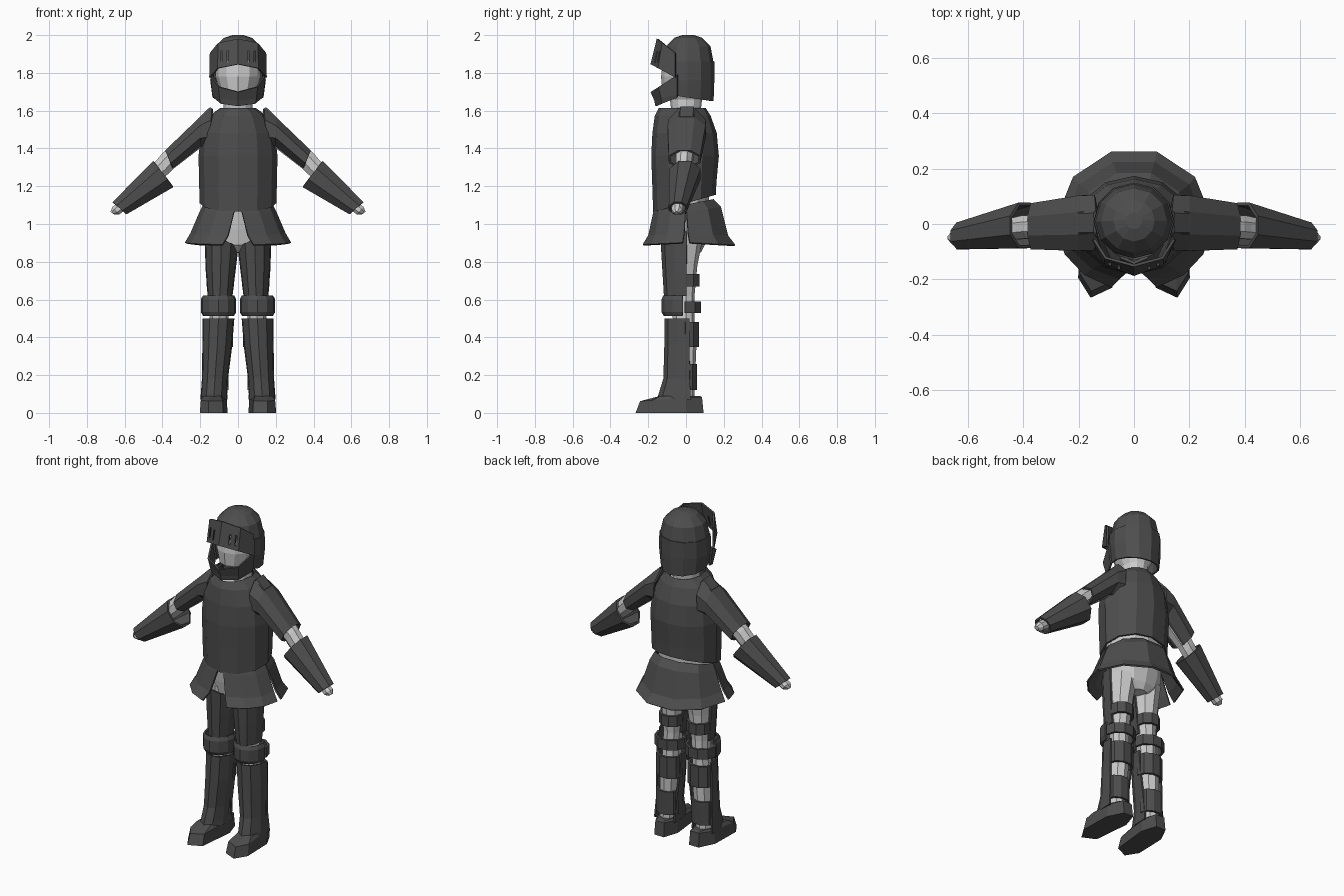
import bpy, bmesh
from math import sin, cos, radians, pi

dark = bpy.data.materials.new("dark_plate")
dark.diffuse_color = (0.075, 0.075, 0.075, 1)


def loft(name, rows, closed=True, caps=False, thick=0.0, mirror=False, armour=True):
    """Skin a list of point rows; optional end caps, sheet thickness and mirroring."""
    bm = bmesh.new()
    vs = [[bm.verts.new(p) for p in r] for r in rows]
    n = len(rows[0])
    for a, b in zip(vs, vs[1:]):
        for i in range(n if closed else n - 1):
            j = (i + 1) % n
            bm.faces.new((a[i], a[j], b[j], b[i]))
    if caps:
        bm.faces.new(vs[0])
        bm.faces.new(vs[-1])
    bmesh.ops.recalc_face_normals(bm, faces=bm.faces)
    me = bpy.data.meshes.new(name)
    bm.to_mesh(me)
    bm.free()
    ob = bpy.data.objects.new(name, me)
    bpy.context.collection.objects.link(ob)
    if armour:
        me.materials.append(dark)
    if thick:
        m = ob.modifiers.new("thickness", 'SOLIDIFY')
        m.thickness, m.offset = thick, 0
    if mirror:
        ob.modifiers.new("mirror", 'MIRROR')
    return ob


def ring(z, rx, front, back=None, cx=0, cy=0, n=12, rise=0, tilt=0):
    """Full horizontal ring; angle 0 is the front. rise lifts the back, tilt the outside."""
    return arc(z, rx, front, 0, 360 - 360 / n, n - 1, back, cx, cy, rise, tilt)


def arc(z, rx, front, a0, a1, n, back=None, cx=0, cy=0, rise=0, tilt=0):
    back = front if back is None else back
    pts = []
    for i in range(n + 1):
        a = radians(a0 + (a1 - a0) * i / n)
        ry = front if cos(a) > 0 else back
        pts.append((cx + rx * sin(a), cy - ry * cos(a), z - rise * cos(a) + tilt * sin(a)))
    return pts


def limb(top, bot, cy, ry, n=8):
    """Slanted arm section between a top and a bottom point in the xz plane."""
    pts = []
    for i in range(n):
        a = 2 * pi * (i + 0.5) / n
        t = 0.5 + 0.5 * cos(a) / cos(pi / n)
        pts.append((bot[0] + (top[0] - bot[0]) * t, cy + ry * sin(a) / cos(pi / n), bot[1] + (top[1] - bot[1]) * t))
    return pts


# Body under the armour
loft("body_torso", [ring(0.85, 0.06, 0.07, cy=0.01), ring(0.89, 0.15, 0.1, 0.1), ring(0.97, 0.17, 0.115, 0.12),
                    ring(1.1, 0.165, 0.13, 0.12), ring(1.4, 0.17, 0.14, 0.13), ring(1.56, 0.11, 0.1, 0.09),
                    ring(1.6, 0.075, 0.075)], caps=True, armour=False)
loft("head", [ring(1.57, 0.08, 0.075), ring(1.66, 0.075, 0.085), ring(1.7, 0.095, 0.125, 0.1),
              ring(1.78, 0.12, 0.132, 0.115), ring(1.88, 0.12, 0.12, 0.12), ring(1.96, 0.06, 0.06)],
     caps=True, armour=False)
loft("leg", [ring(z, rx, f, b, cx, n=8) for z, rx, f, b, cx in
             [(0.05, 0.045, 0.06, 0.045, 0.125), (0.12, 0.045, 0.06, 0.045, 0.122), (0.35, 0.055, 0.07, 0.055, 0.11),
              (0.5, 0.05, 0.07, 0.045, 0.1), (0.62, 0.05, 0.08, 0.045, 0.095), (0.78, 0.065, 0.095, 0.06, 0.09),
              (0.93, 0.08, 0.1, 0.09, 0.085)]], caps=True, mirror=True, armour=False)
loft("arm", [limb((0.2, 1.54), (0.15, 1.44), 0, 0.06), limb((0.40, 1.375), (0.345, 1.29), -0.01, 0.042),
             limb((0.425, 1.345), (0.37, 1.265), -0.012, 0.042), limb((0.64, 1.125), (0.6, 1.07), -0.045, 0.025)],
     caps=True, mirror=True, armour=False)
loft("hand", [limb((0.63, 1.12), (0.595, 1.075), -0.045, 0.028), limb((0.665, 1.09), (0.63, 1.05), -0.047, 0.03),
              limb((0.675, 1.065), (0.655, 1.05), -0.05, 0.012)], caps=True, mirror=True, armour=False)

# Cuirass
loft("cuirass", [ring(1.11, 0.197, 0.168, 0.152, rise=0.045), ring(1.22, 0.2, 0.173, 0.155),
                 ring(1.36, 0.203, 0.178, 0.168), ring(1.48, 0.19, 0.172, 0.157),
                 ring(1.57, 0.145, 0.16, 0.125), ring(1.61, 0.09, 0.14, 0.1)], thick=0.012)

# Flared skirt: split front flaps and one back flap
SK = [(1.1, 0.18, 0.155, 0.15, 4), (1.06, 0.2, 0.17, 0.19, 6), (0.95, 0.248, 0.2, 0.23, 12),
      (0.9, 0.278, 0.236, 0.27, 17)]
loft("skirt_front", [arc(z, rx, f, g, 91 - g * 0.3, 3, rise=0.012 if z < 1 else 0) for z, rx, f, b, g in SK],
     closed=False, thick=0.01, mirror=True)
loft("skirt_back", [arc(z, rx, f, 89 + g * 0.3, 271 - g * 0.3, 5, b, rise=-0.015 if z < 1 else 0.03)
                    for z, rx, f, b, g in SK], closed=False, thick=0.01)

# Arm plates
loft("upper_arm_plate", [limb((0.135, 1.61), (0.155, 1.4), 0.005, 0.095), limb((0.2, 1.56), (0.2, 1.415), 0.003, 0.095),
                         limb((0.382, 1.385), (0.348, 1.3), -0.008, 0.078)], thick=0.012, mirror=True)
loft("shoulder_rim", [limb((0.145, 1.622), (0.15, 1.5), 0.005, 0.06, 6),
                      limb((0.2, 1.57), (0.2, 1.5), 0.003, 0.06, 6)], caps=True, mirror=True)
loft("forearm_plate", [limb((0.445, 1.33), (0.345, 1.2), -0.005, 0.077),
                       limb((0.66, 1.112), (0.593, 1.056), -0.043, 0.043)], thick=0.012, mirror=True)

# Leg plates cover the front, straps close them at the back
A = 100
loft("thigh_plate", [arc(z, rx, ry, -A, A, 6, cx=cx, cy=-0.015, tilt=t) for z, rx, ry, cx, t in
                     [(0.62, 0.062, 0.097, 0.095, 0), (0.75, 0.075, 0.105, 0.092, 0),
                      (0.92, 0.087, 0.115, 0.088, 0.04)]], closed=False, thick=0.01, mirror=True)
loft("knee_plate", [arc(z, rx, ry, -95, 95, 6, cx=0.103, cy=-0.025) for z, rx, ry in
                    [(0.515, 0.078, 0.088), (0.535, 0.089, 0.1), (0.6, 0.089, 0.1), (0.62, 0.078, 0.09)]],
     closed=False, thick=0.01, mirror=True)
loft("shin_plate", [arc(z, rx, ry, -A, A, 6, cx=cx, cy=0) for z, rx, ry, cx in
                    [(0.07, 0.068, 0.15, 0.127), (0.1, 0.066, 0.14, 0.127), (0.18, 0.065, 0.115, 0.122),
                     (0.35, 0.075, 0.11, 0.11), (0.5, 0.08, 0.108, 0.103)]], closed=False, thick=0.01, mirror=True)
for i, (z0, z1, rx, b, cx) in enumerate([(0.67, 0.735, 0.066, 0.068, 0.094), (0.53, 0.59, 0.086, 0.078, 0.103),
                                         (0.35, 0.48, 0.074, 0.066, 0.106), (0.12, 0.26, 0.064, 0.055, 0.12)]):
    loft("leg_strap_%d" % (i + 1), [arc(z, rx, b, 85, 275, 5, cx=cx) for z in (z0, z1)],
         closed=False, thick=0.014, mirror=True)

# Turned-out shoe with a sloped toe
SOLE = [(0.085, 0.093), (0.15, 0.093), (0.197, 0.0), (0.202, -0.195), (0.157, -0.267), (0.078, -0.23), (0.055, 0.0)]
loft("shoe", [[(x, y, 0) for x, y in SOLE],
              [(0.128 + (x - 0.128) * 0.93, y * 0.91, 0.078 + 0.06 * min(y, 0.1)) for x, y in SOLE],
              [(0.127 + (x - 0.127) * 0.75, max(y, -0.17) * 0.8, 0.09) for x, y in SOLE]], caps=True, mirror=True)

# Helmet: dome, open-fronted sides, chin guard
loft("helmet_dome", [ring(2.0, 0.03, 0.03, cy=0.012), ring(1.985, 0.075, 0.075, cy=0.012),
                     ring(1.94, 0.12, 0.115, 0.12, cy=0.01), ring(1.86, 0.14, 0.132, 0.137, cy=0.008)][::-1],
     caps=True)
loft("helmet_sides", [arc(z, rx, f, 60, 300, 8, b, cy=0.008, rise=r) for z, rx, f, b, r in
                      [(1.86, 0.14, 0.132, 0.137, 0), (1.76, 0.142, 0.13, 0.137, 0), (1.67, 0.13, 0.12, 0.133, -0.02)]],
     closed=False, thick=0.01)
loft("chin_guard", [arc(z, rx, f, -90, 90, 4, cy=-0.045, rise=r) for z, rx, f, r in
                    [(1.67, 0.125, 0.112, 0.045), (1.69, 0.132, 0.118, 0.035), (1.79, 0.142, 0.138, 0.09)]],
     closed=False, thick=0.01)

# Raised visor with eye slits
visor = loft("visor", [arc(z, rx, f, -90, 90, 4, cy=-0.055, rise=-r) for z, rx, f, r in
                       [(1.775, 0.148, 0.128, 0.07), (1.905, 0.145, 0.095, 0.075)]], closed=False, thick=0.01)
bm = bmesh.new()
for s in (-1, 1):
    for x in (0.055, 0.088):
        cube = bmesh.ops.create_cube(bm, size=1)["verts"]
        bmesh.ops.scale(bm, vec=(0.009, 0.3, 0.06), verts=cube)
        bmesh.ops.translate(bm, vec=(s * x, -0.2, 1.885), verts=cube)
me = bpy.data.meshes.new("slit_cutter")
bm.to_mesh(me)
bm.free()
cutter = bpy.data.objects.new("slit_cutter", me)
bpy.context.collection.objects.link(cutter)
cutter.hide_render = True
cutter.hide_viewport = True
cut = visor.modifiers.new("slits", 'BOOLEAN')
cut.operation, cut.object, cut.solver = 'DIFFERENCE', cutter, 'EXACT'
